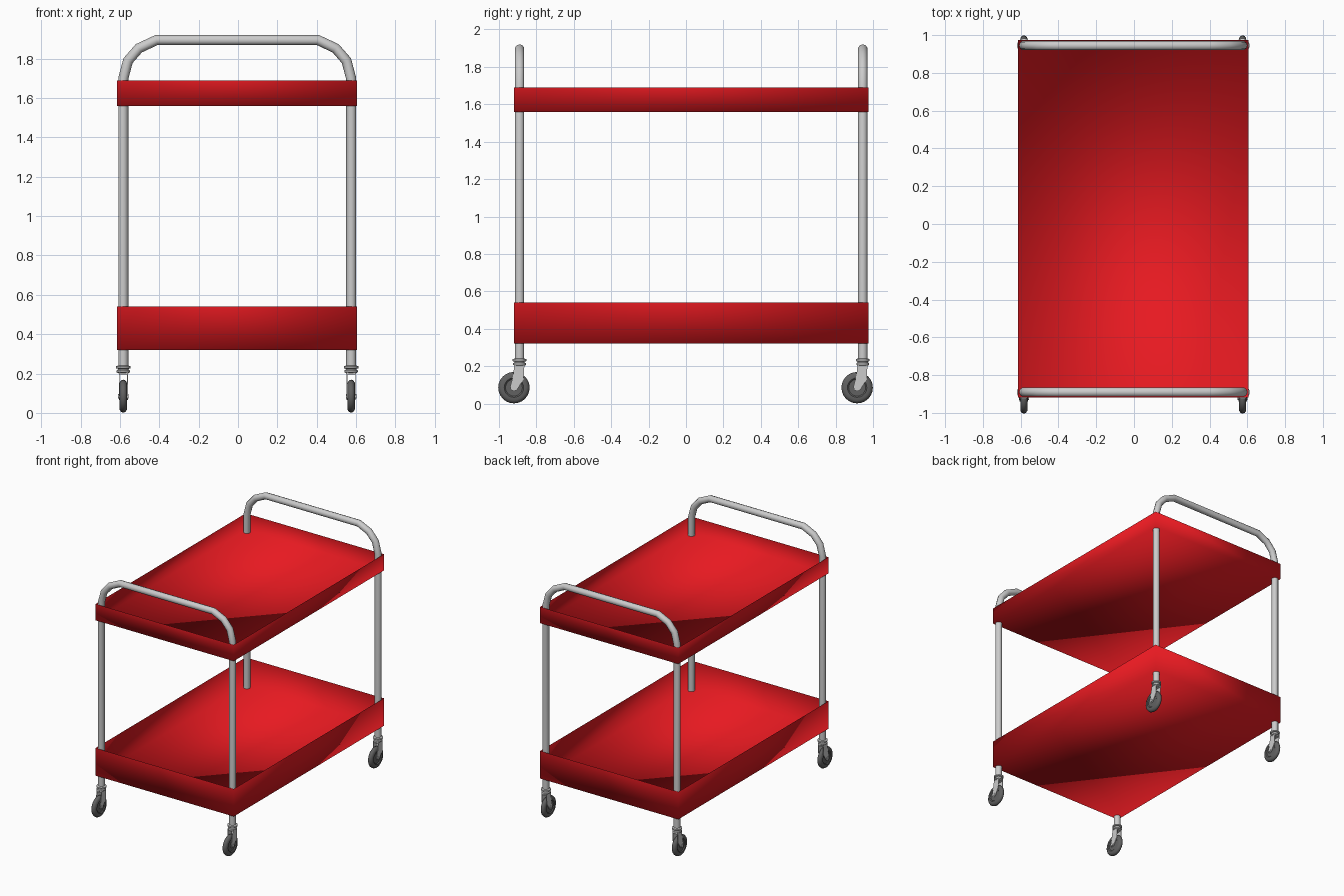
import bpy, bmesh, math
from mathutils import Matrix, Vector

if "Cube" in bpy.data.objects:
    bpy.data.objects.remove(bpy.data.objects["Cube"])

CX, CY = -0.004, 0.0275      # centre of the frame
LX, LY = 0.579, 0.9175       # leg offsets from that centre

red = bpy.data.materials.new("red_paint")
red.diffuse_color = (0.8, 0.01, 0.015, 1)
red.use_nodes = True
red.node_tree.nodes["Principled BSDF"].inputs["Base Color"].default_value = red.diffuse_color
dark = bpy.data.materials.new("dark_rubber")
dark.diffuse_color = (0.12, 0.12, 0.12, 1)
dark.use_nodes = True
dark.node_tree.nodes["Principled BSDF"].inputs["Base Color"].default_value = dark.diffuse_color


def finish(name, bm, mat=None, angle=40):
    bmesh.ops.recalc_face_normals(bm, faces=bm.faces)
    me = bpy.data.meshes.new(name)
    bm.to_mesh(me)
    bm.free()
    ob = bpy.data.objects.new(name, me)
    bpy.context.collection.objects.link(ob)
    if mat:
        me.materials.append(mat)
    bpy.ops.object.select_all(action='DESELECT')
    ob.select_set(True)
    bpy.context.view_layer.objects.active = ob
    bpy.ops.object.shade_smooth_by_angle(angle=math.radians(angle))
    return ob


def lathe(bm, profile, matrix, steps=20):
    # profile of (radius, height) turned around local z
    rings = [[bm.verts.new(matrix @ Vector((r * math.cos(2 * math.pi * i / steps),
                                            r * math.sin(2 * math.pi * i / steps), h)))
              for i in range(steps)] for r, h in profile]
    for a, b in zip(rings, rings[1:]):
        for i in range(steps):
            j = (i + 1) % steps
            bm.faces.new((a[i], a[j], b[j], b[i]))
    bm.faces.new(rings[0])
    bm.faces.new(rings[-1])


def tray(name, z0, z1):
    # open-topped sheet box with soft shading across its corners
    bm = bmesh.new()
    bmesh.ops.create_cube(bm, size=1, matrix=Matrix.Translation((CX, CY, (z0 + z1) / 2))
                          @ Matrix.Diagonal((1.22, 1.894, z1 - z0, 1)))
    top = max(bm.faces, key=lambda f: f.calc_center_median().z)
    bm.normal_update()
    bmesh.ops.delete(bm, geom=[top], context='FACES_ONLY')
    finish(name, bm, red, 180)


def frame(name, y):
    # both legs and the push bar are one bent tube
    half = [(LX, 0.2), (LX, 1.70), (0.555, 1.79), (0.5, 1.853), (0.41, 1.895)]
    path = [(-x, z) for x, z in half] + [(x, z) for x, z in reversed(half)]
    r, n = 0.0255, 10
    bm = bmesh.new()
    pts = [Vector((x + CX, y, z)) for x, z in path]
    rings = []
    for i, p in enumerate(pts):
        d0 = (p - pts[i - 1]).normalized() if i else Vector((0, 0, 1))
        d1 = (pts[i + 1] - p).normalized() if i < len(pts) - 1 else Vector((0, 0, -1))
        t = (d0 + d1).normalized()
        side = Vector((0, 1, 0)).cross(t) / t.dot(d0)
        rings.append([bm.verts.new(p + side * r * math.cos(2 * math.pi * k / n)
                                   + Vector((0, r * math.sin(2 * math.pi * k / n), 0)))
                      for k in range(n)])
    for a, b in zip(rings, rings[1:]):
        for k in range(n):
            j = (k + 1) % n
            bm.faces.new((a[k], a[j], b[j], b[k]))
    bm.faces.new(rings[0])
    bm.faces.new(rings[-1])
    finish(name, bm, None, 60)


def caster(tag, x, y):
    wheel_y, wheel_z = y - 0.03, 0.085
    axle = Matrix.Translation((x, wheel_y, wheel_z)) @ Matrix.Rotation(math.pi / 2, 4, 'Y')
    # rounded tyre with recessed hub
    bm = bmesh.new()
    lathe(bm, [(0.02, -0.013), (0.045, -0.013), (0.052, -0.019), (0.068, -0.019),
               (0.08, -0.011), (0.084, 0), (0.08, 0.011), (0.068, 0.019),
               (0.052, 0.019), (0.045, 0.013), (0.02, 0.013)], axle, 24)
    finish("wheel_" + tag, bm, dark)
    # axle bolt
    bm = bmesh.new()
    lathe(bm, [(0.012, -0.027), (0.012, 0.027)], axle, 10)
    finish("axle_" + tag, bm)
    # swivel collar of two stacked rings
    bm = bmesh.new()
    lathe(bm, [(0.028, 0.203), (0.034, 0.207), (0.034, 0.216), (0.027, 0.22), (0.027, 0.224),
               (0.037, 0.227), (0.037, 0.237), (0.026, 0.241)],
          Matrix.Translation((x, y, 0)))
    finish("swivel_" + tag, bm)
    # fork: bridge plate and two tapered cheeks
    bm = bmesh.new()
    outline = [(0.025, 0.208), (-0.028, 0.208), (-0.034, 0.15), (-0.05, 0.09), (-0.045, 0.072),
               (-0.03, 0.066), (-0.014, 0.072), (0.022, 0.13)]
    for s in (-1, 1):
        f = bm.faces.new([bm.verts.new((x + s * 0.019, y + a, z)) for a, z in outline])
        ext = bmesh.ops.extrude_face_region(bm, geom=[f])
        bmesh.ops.translate(bm, vec=(s * 0.004, 0, 0),
                            verts=[v for v in ext["geom"] if isinstance(v, bmesh.types.BMVert)])
    bmesh.ops.create_cube(bm, size=1, matrix=Matrix.Translation((x, y, 0.2))
                          @ Matrix.Diagonal((0.044, 0.052, 0.012, 1)))
    finish("fork_" + tag, bm)


tray("upper_tray", 1.56, 1.69)
tray("lower_tray", 0.32, 0.54)
for end, sy in (("front", -1), ("back", 1)):
    frame(end + "_frame", CY + sy * LY)
    for side, sx in (("left", -1), ("right", 1)):
        caster(end + "_" + side, CX + sx * LX, CY + sy * LY)
